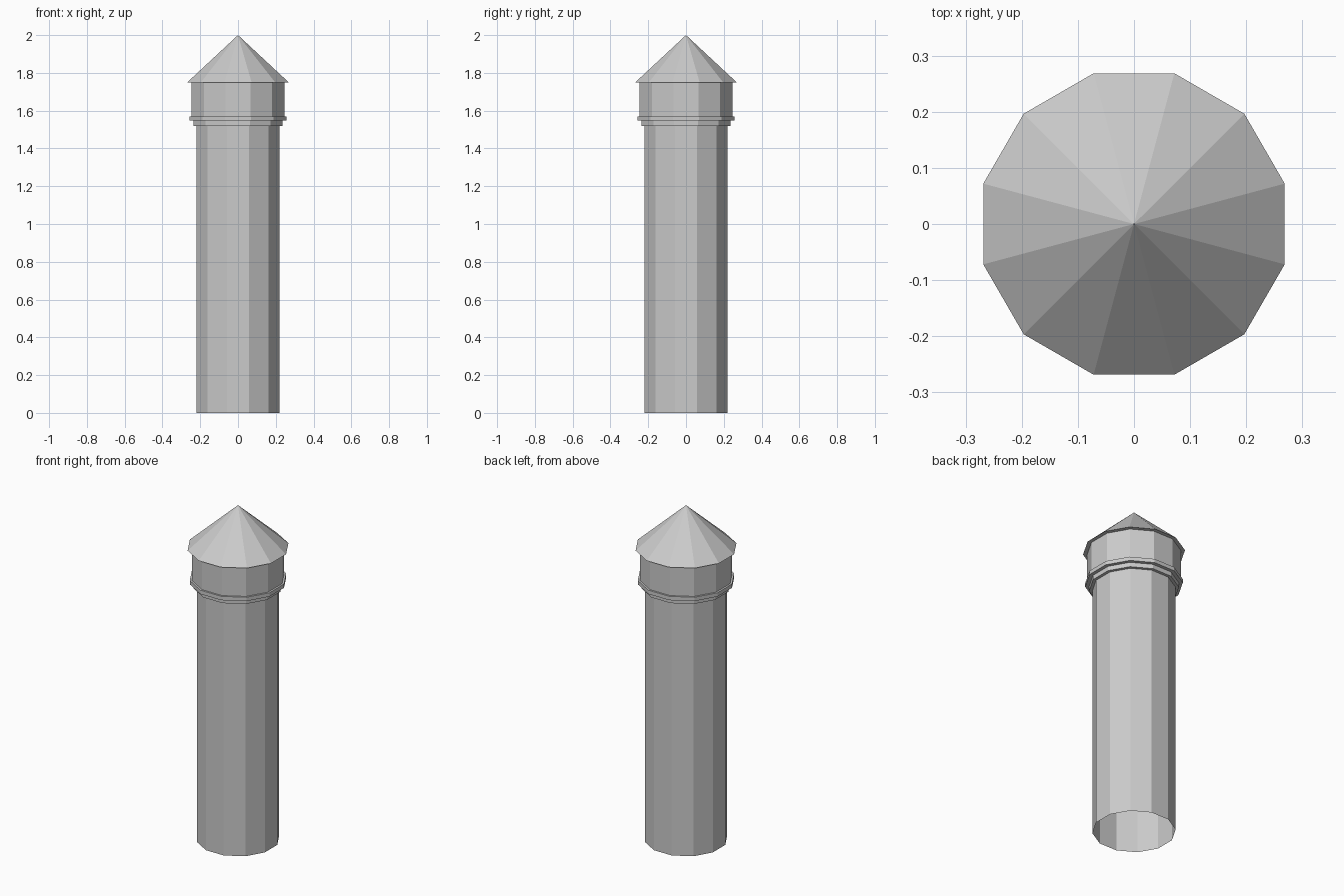
import bpy, bmesh
from math import cos, sin, pi

SIDES = 12

cube = bpy.data.objects.get("Cube")
if cube:
    bpy.data.objects.remove(cube, do_unlink=True)

stone = bpy.data.materials.new("light_grey_stone")
stone.use_nodes = True
grey = (0.6, 0.6, 0.6, 1)
stone.diffuse_color = grey
stone.node_tree.nodes["Principled BSDF"].inputs["Base Color"].default_value = grey


def ring(bm, radius, z):
    """One point on the axis, or a twelve-sided ring with flats facing the axes."""
    if radius == 0:
        return [bm.verts.new((0, 0, z))] * SIDES
    angles = [(i + 0.5) * 2 * pi / SIDES for i in range(SIDES)]
    return [bm.verts.new((radius * cos(a), radius * sin(a), z)) for a in angles]


def lathe(name, profile):
    """Sweep a (radius, height) profile, listed from bottom to top."""
    bm = bmesh.new()
    rings = [ring(bm, r, z) for r, z in profile]
    for low, high in zip(rings, rings[1:]):
        for i in range(SIDES):
            j = (i + 1) % SIDES
            corners = dict.fromkeys((low[i], low[j], high[j], high[i]))
            bm.faces.new(list(corners))
    mesh = bpy.data.meshes.new(name)
    bm.to_mesh(mesh)
    bm.free()
    mesh.materials.append(stone)
    obj = bpy.data.objects.new(name, mesh)
    bpy.context.collection.objects.link(obj)
    return obj


SHAFT, LOWER, UPPER, DRUM, EAVE = 0.227, 0.245, 0.266, 0.255, 0.278
Z_LOWER, Z_UPPER, Z_DRUM, Z_EAVE, Z_TIP = 1.52, 1.547, 1.57, 1.75, 2.0

# Hollow shaft, open at the foot
lathe("tower_shaft", [(SHAFT, 0), (SHAFT, Z_LOWER)])
# Two stepped collars
lathe("lower_collar", [(SHAFT, Z_LOWER), (LOWER, Z_LOWER), (LOWER, Z_UPPER)])
lathe("upper_collar", [(LOWER, Z_UPPER), (UPPER, Z_UPPER), (UPPER, Z_DRUM), (DRUM, Z_DRUM)])
# Wider top storey
lathe("top_drum", [(DRUM, Z_DRUM), (DRUM, Z_EAVE)])
# Pointed roof with overhanging eave
lathe("cone_roof", [(DRUM, Z_EAVE), (EAVE, Z_EAVE), (0, Z_TIP)])
